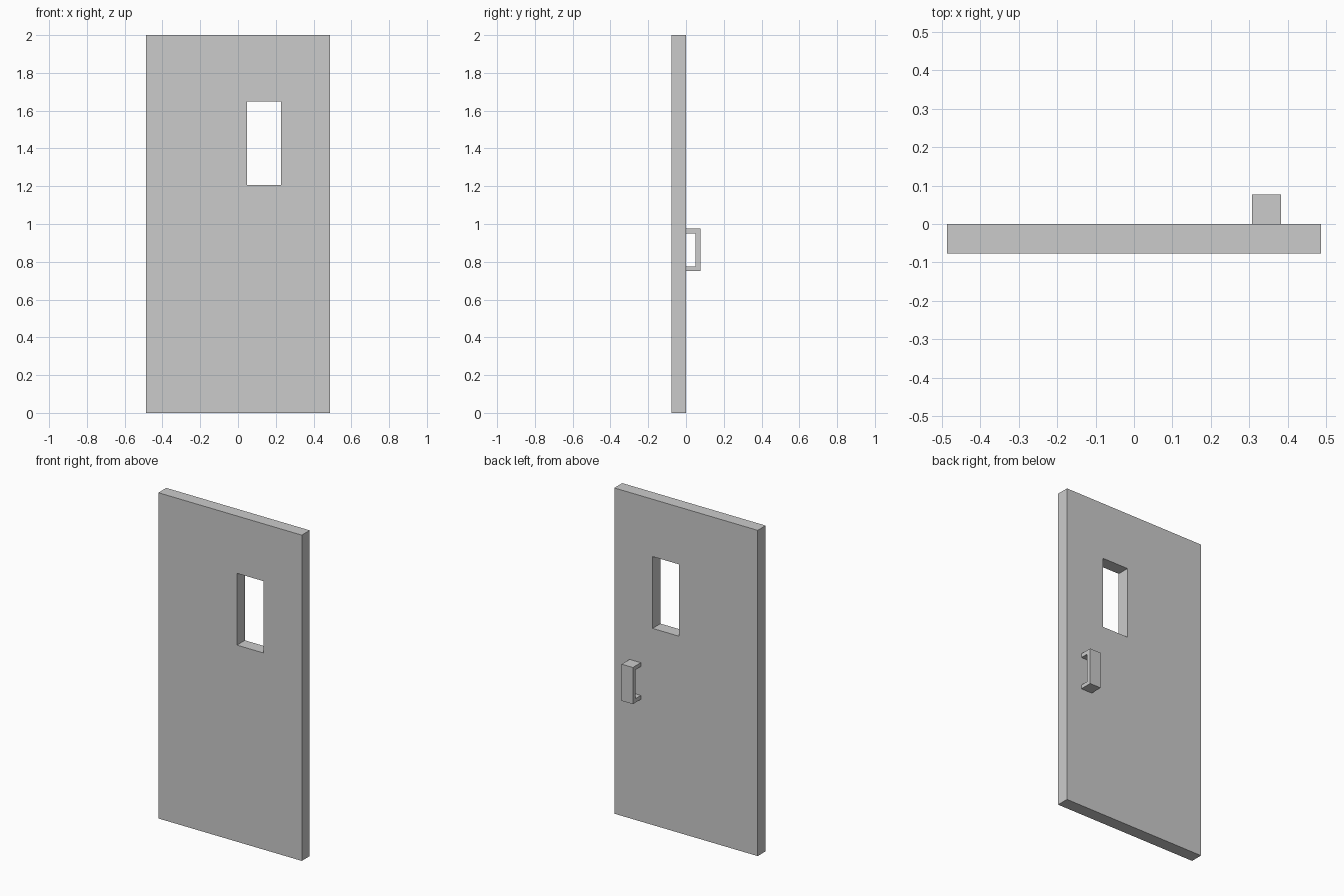
import bpy, bmesh

if "Cube" in bpy.data.objects:
    bpy.data.objects.remove(bpy.data.objects["Cube"])


def prism(name, profile, axis, start, end):
    """Extrude a closed 2D profile along x (profile is y,z) or y (profile is x,z)."""
    bm = bmesh.new()
    if axis == 'x':
        pts = [(start, a, b) for a, b in profile]
        move = (end - start, 0, 0)
    else:
        pts = [(a, start, b) for a, b in profile]
        move = (0, end - start, 0)
    face = bm.faces.new([bm.verts.new(p) for p in pts])
    out = bmesh.ops.extrude_face_region(bm, geom=[face], use_keep_orig=True)
    verts = [g for g in out['geom'] if isinstance(g, bmesh.types.BMVert)]
    bmesh.ops.translate(bm, verts=verts, vec=move)
    bmesh.ops.recalc_face_normals(bm, faces=bm.faces)
    mesh = bpy.data.meshes.new(name)
    bm.to_mesh(mesh)
    bm.free()
    obj = bpy.data.objects.new(name, mesh)
    bpy.context.collection.objects.link(obj)
    return obj


def rect(a0, a1, b0, b1):
    return [(a0, b0), (a1, b0), (a1, b1), (a0, b1)]


DEPTH = 0.077

# Door slab
door = prism("door", rect(-0.487, 0.487, 0, 2), 'y', -DEPTH, 0)

# Window opening cut through the slab
cutter = prism("window_cutter", rect(0.047, 0.227, 1.207, 1.648), 'y', -0.2, 0.1)
cutter.hide_render = True
cut = door.modifiers.new("window", 'BOOLEAN')
cut.operation = 'DIFFERENCE'
cut.solver = 'EXACT'
cut.object = cutter
bpy.context.view_layer.objects.active = door
bpy.ops.object.modifier_apply(modifier=cut.name)
bpy.data.objects.remove(cutter)

# C-shaped pull handle on the back
handle_profile = [(0, 0.75), (DEPTH, 0.75), (DEPTH, 0.975), (0, 0.975),
                  (0, 0.951), (0.051, 0.951), (0.051, 0.774), (0, 0.774)]
prism("handle", handle_profile, 'x', 0.307, 0.383)
